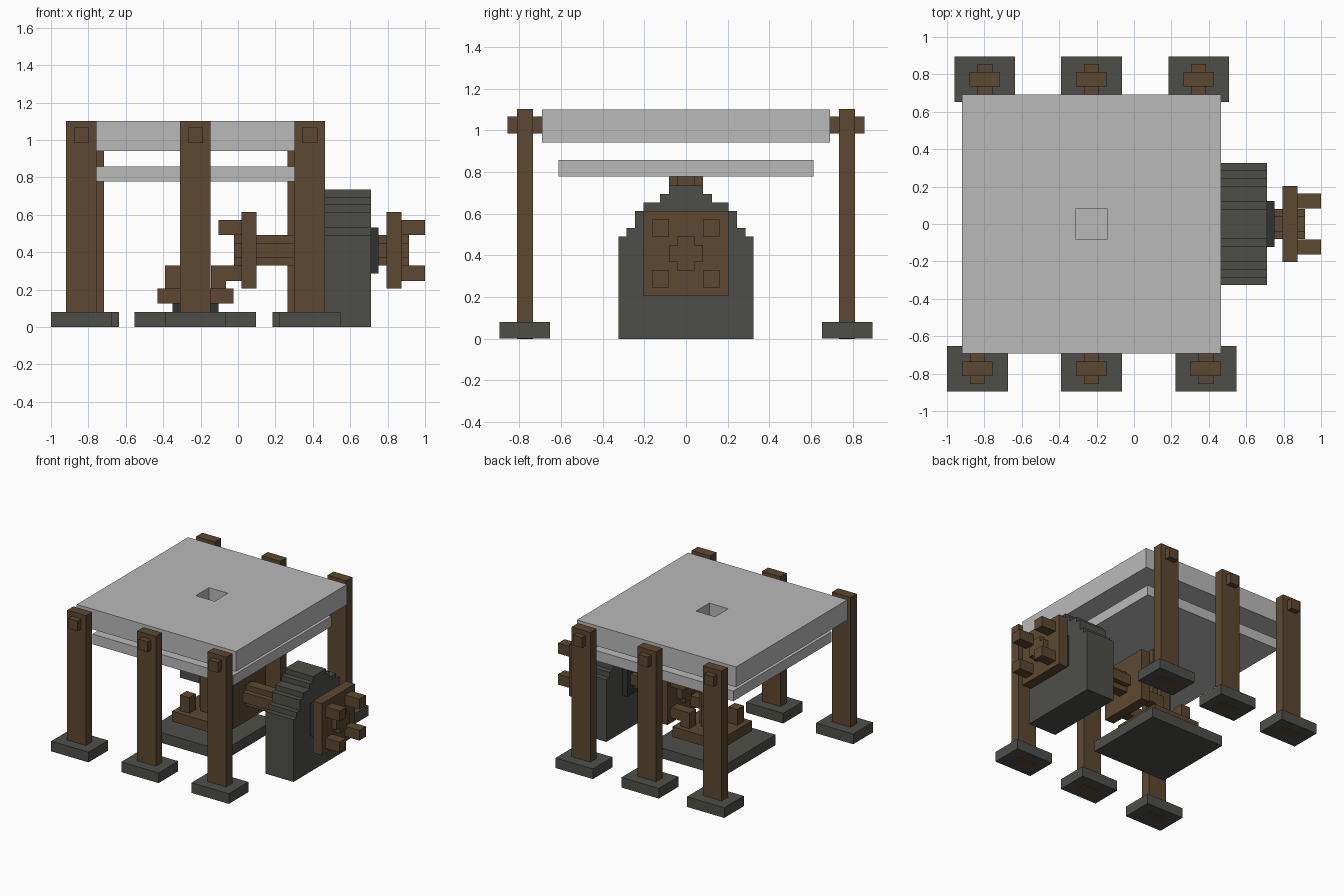
import bpy, bmesh
from mathutils import Vector

if "Cube" in bpy.data.objects:
    bpy.data.objects.remove(bpy.data.objects["Cube"])


def material(name, rgb):
    m = bpy.data.materials.new(name)
    m.diffuse_color = (*rgb, 1)
    m.use_nodes = True
    m.node_tree.nodes["Principled BSDF"].inputs["Base Color"].default_value = m.diffuse_color
    return m


WOOD = material("brown wood", (0.109, 0.066, 0.031))
STONE = material("pale stone", (0.49, 0.49, 0.49))
ROCK = material("dark rock", (0.076, 0.078, 0.067))
IRON = material("black iron", (0.031, 0.034, 0.034))


def finish(name, bm, mat):
    bmesh.ops.recalc_face_normals(bm, faces=bm.faces)
    me = bpy.data.meshes.new(name)
    bm.to_mesh(me)
    bm.free()
    me.materials.append(mat)
    ob = bpy.data.objects.new(name, me)
    bpy.context.collection.objects.link(ob)
    return ob


def box(name, x, y, z, mat):
    bm = bmesh.new()
    bmesh.ops.create_cube(bm, size=1)
    for v in bm.verts:
        v.co = Vector([(r[0] + r[1]) / 2 + c * (r[1] - r[0])
                       for c, r in zip(v.co, (x, y, z))])
    return finish(name, bm, mat)


def prism(name, outline, place, a, b, mat):
    """Extrude a flat outline from a to b; place(u, v, w) gives the point."""
    bm = bmesh.new()
    face = bm.faces.new([bm.verts.new(place(u, v, a)) for u, v in outline])
    out = bmesh.ops.extrude_face_region(bm, geom=[face])
    move = Vector(place(0, 0, b)) - Vector(place(0, 0, a))
    bmesh.ops.translate(bm, vec=move,
                        verts=[g for g in out["geom"] if isinstance(g, bmesh.types.BMVert)])
    return finish(name, bm, mat)


CX = -0.2275   # axis of the upright shaft
CZ = 0.41      # height of the level shaft
def upright(u, v, w): return (CX + u, v, w)
def level(u, v, w): return (w, u, CZ + v)


# Six posts with feet and pegs
for side, name, centres in ((-1, "front", (-0.8375, CX, 0.3845)),
                            (1, "back", (-0.7975, CX, 0.346))):
    for cx in centres:
        def span(a, b): return sorted((side * a, side * b))
        box(name + "_foot", (cx - 0.1625, cx + 0.1625), span(0.652, 0.895), (0.001, 0.081), ROCK)
        box(name + "_post", (cx - 0.0815, cx + 0.0815), span(0.735, 0.812), (0, 1.102), WOOD)
        box(name + "_peg", (cx - 0.04, cx + 0.04), span(0.68, 0.856), (0.985, 1.066), WOOD)

# Upper stone with a square feed hole, lower stone beneath
top = box("upper_millstone", (-0.92, 0.466), (-0.692, 0.692), (0.942, 1.101), STONE)
cutter = box("feed_hole_cutter", (CX - 0.0825, CX + 0.0825), (-0.0825, 0.0825), (0.9, 1.2), STONE)
cutter.hide_render = True
cutter.hide_set(True)
cut = top.modifiers.new("feed hole", 'BOOLEAN')
cut.operation, cut.object, cut.solver = 'DIFFERENCE', cutter, 'EXACT'
box("lower_millstone", (-0.84, 0.385), (-0.612, 0.612), (0.779, 0.859), STONE)

# Cross-section shared by both shafts
s, t = 0.0405, 0.0815
cross = [(t, -s), (t, s), (s, s), (s, t), (-s, t), (-s, s),
         (-t, s), (-t, -s), (-s, -s), (-s, -t), (s, -t), (s, -s)]
square = [(-0.204, -0.204), (0.204, -0.204), (0.204, 0.204), (-0.204, 0.204)]
collar = [(u * 0.6, v * 0.6) for u, v in square]


def gear(name, place, a, b, tip):
    """Square plate from a to b with four teeth reaching to tip."""
    prism(name + "_plate", square, place, a, b, WOOD)
    for i in (-1, 1):
        for j in (-1, 1):
            tooth = [(i * 0.1225 + du * s, j * 0.1225 + dv * s)
                     for du, dv in ((-1, -1), (1, -1), (1, 1), (-1, 1))]
            prism(name + "_tooth", tooth, place, b, tip, WOOD)


# Upright drive on its base
box("drive_base", (CX - 0.325, CX + 0.325), (-0.325, 0.325), (0, 0.081), ROCK)
prism("base_bearing", collar, upright, 0.081, 0.125, IRON)
prism("upright_shaft", cross, upright, 0.1, 0.779, WOOD)
gear("upright_gear", upright, 0.125, 0.205, 0.328)

# Level drive with a gear at each end
prism("level_shaft", cross, level, -0.021, 0.915, WOOD)
gear("inner_gear", level, 0.1, 0.02, -0.104)
gear("outer_gear", level, 0.795, 0.875, 1.0)

# Stepped rock support with a bearing on both faces
steps = [(0.325, 0), (0.325, 0.49), (0.285, 0.49), (0.285, 0.532), (0.244, 0.532),
         (0.244, 0.613), (0.204, 0.613), (0.204, 0.654), (0.124, 0.654),
         (0.124, 0.695), (0.0815, 0.695), (0.0815, 0.736)]
arch = steps + [(-y, z) for y, z in reversed(steps)]
prism("shaft_support", arch, lambda u, v, w: (w, u, v), 0.466, 0.711, ROCK)
for a, b in ((0.425, 0.466), (0.711, 0.752)):
    prism("support_bearing", collar, level, a, b, IRON)
